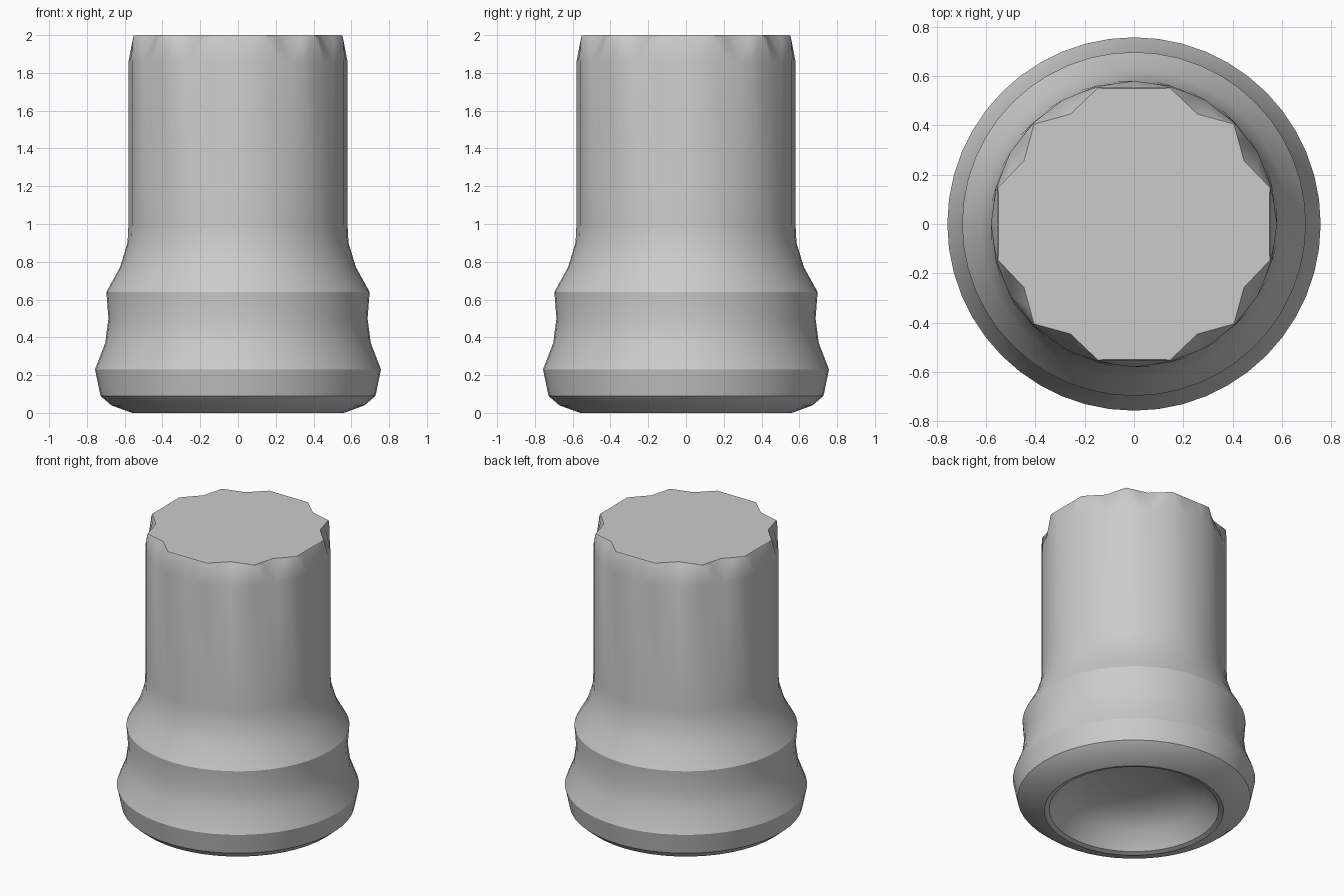
import bpy, bmesh, math

if "Cube" in bpy.data.objects:
    bpy.data.objects.remove(bpy.data.objects["Cube"], do_unlink=True)

SIDES = 48
CORNERS = 24

# One plain grey for the whole piece
grey = bpy.data.materials.new("plain_grey")
grey.use_nodes = True
colour = (0.6, 0.6, 0.6, 1)
grey.diffuse_color = colour
grey.node_tree.nodes["Principled BSDF"].inputs["Base Color"].default_value = colour


def corner_points(radius_rule):
    """Outline with few corners, each side split at its midpoint."""
    corners = []
    for i in range(CORNERS):
        a = 2 * math.pi * i / CORNERS
        r = radius_rule(i)
        corners.append((r * math.cos(a), r * math.sin(a)))
    points = []
    for i, (x, y) in enumerate(corners):
        nx, ny = corners[(i + 1) % CORNERS]
        points += [(x, y), ((x + nx) / 2, (y + ny) / 2)]
    return points


def circle_points(r):
    step = 2 * math.pi / SIDES
    return [(r * math.cos(i * step), r * math.sin(i * step)) for i in range(SIDES)]


def notched(i):
    """Flat on the four main sides, with two small notches per quarter."""
    return (0.555, 0.575, 0.52, 0.578, 0.52, 0.575)[i % 6]


bm = bmesh.new()


def ring(points, z):
    return [bm.verts.new((x, y, z)) for x, y in points]


# Notched crown and faceted barrel
rings = [
    ring(corner_points(lambda i: notched(i) - 0.005), 2.0),
    ring(corner_points(notched), 1.988),
    ring(corner_points(lambda i: 0.58), 1.86),
    ring(corner_points(lambda i: 0.58), 1.0),
]

# Flared foot, rounded rim, then the hollow underside
profile = [
    (0.585, 0.90), (0.625, 0.77), (0.697, 0.64), (0.686, 0.50),
    (0.703, 0.37), (0.757, 0.23), (0.728, 0.09), (0.67, 0.04),
    (0.56, 0.0), (0.53, 0.01), (0.45, 0.12), (0.32, 0.19), (0.16, 0.22),
]
rings += [ring(circle_points(r), z) for r, z in profile]

for upper, lower in zip(rings, rings[1:]):
    for i in range(SIDES):
        j = (i + 1) % SIDES
        bm.faces.new((upper[i], lower[i], lower[j], upper[j]))

# Flat top and centre of the hollow
bm.faces.new(rings[0])
bm.faces.new(list(reversed(rings[-1])))

# Split the notch facets into triangles
notch_faces = [f for f in bm.faces if len(f.verts) == 4
               and 1.9 < f.calc_center_median().z < 1.95]
bmesh.ops.triangulate(bm, faces=notch_faces)
bmesh.ops.recalc_face_normals(bm, faces=bm.faces)

mesh = bpy.data.meshes.new("flared_socket_body")
bm.to_mesh(mesh)
bm.free()
mesh.materials.append(grey)
body = bpy.data.objects.new("flared_socket_body", mesh)
bpy.context.collection.objects.link(body)

bpy.ops.object.select_all(action="DESELECT")
body.select_set(True)
bpy.context.view_layer.objects.active = body
bpy.ops.object.shade_smooth_by_angle(angle=math.radians(30))
